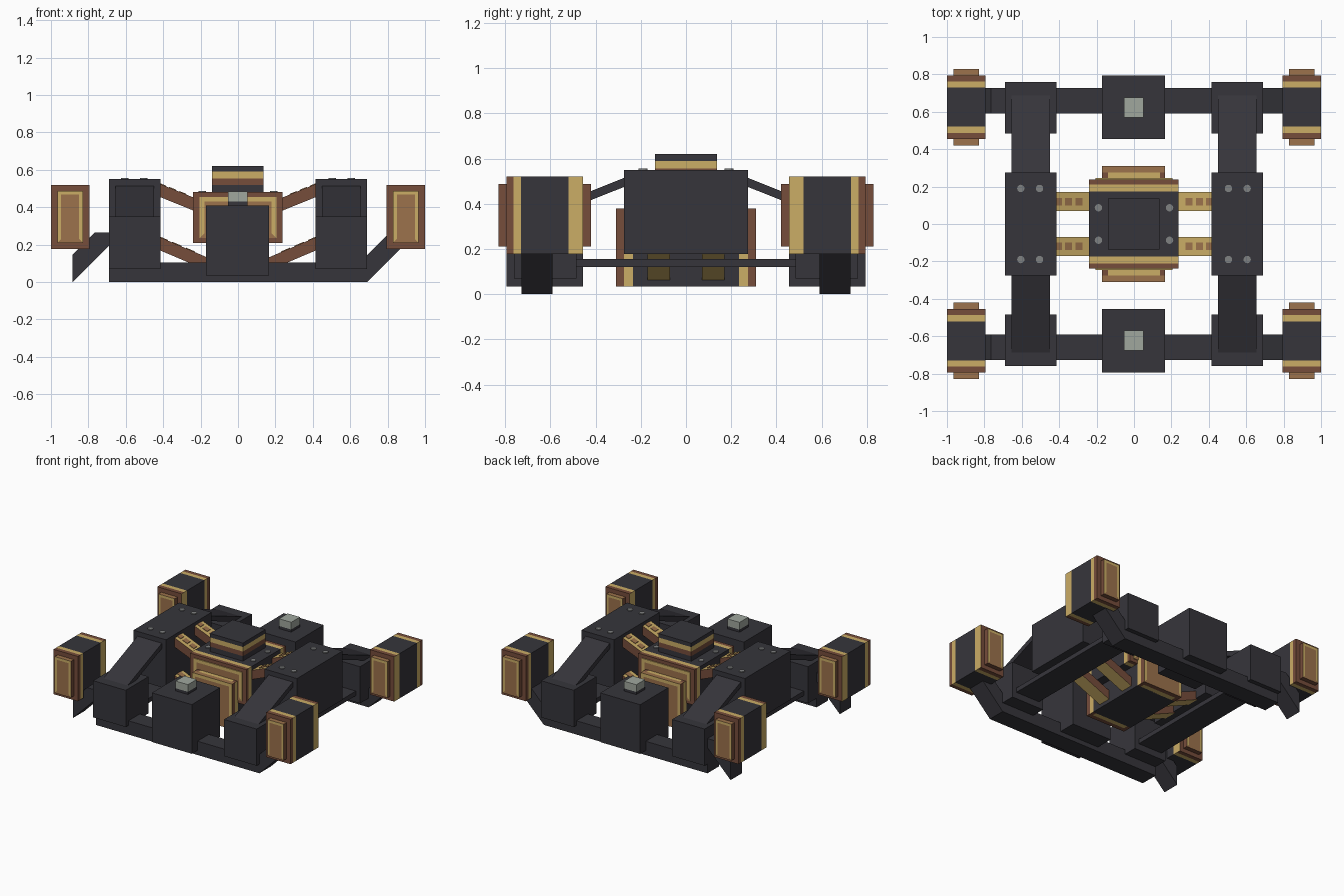
import bpy, bmesh
from mathutils import Vector

if "Cube" in bpy.data.objects:
    bpy.data.objects.remove(bpy.data.objects["Cube"])


def srgb(r, g, b):
    f = lambda c: (c / 255 / 12.92) if c < 10 else ((c / 255 + 0.055) / 1.055) ** 2.4
    return (f(r), f(g), f(b), 1)


MATS = []
for name, col in [("charcoal", (54, 53, 59)), ("gold", (203, 173, 102)),
                  ("dark_brown", (118, 77, 59)), ("light_brown", (156, 114, 76)),
                  ("pale_glass", (160, 167, 158)), ("bolt_grey", (128, 130, 130))]:
    m = bpy.data.materials.new(name)
    m.diffuse_color = srgb(*col)
    m.use_nodes = True
    m.node_tree.nodes["Principled BSDF"].inputs["Base Color"].default_value = m.diffuse_color
    MATS.append(m)
DARK, GOLD, BROWN, TAN, GLASS, BOLT = range(6)


def finish(name, bm):
    bmesh.ops.recalc_face_normals(bm, faces=bm.faces[:])
    me = bpy.data.meshes.new(name)
    bm.to_mesh(me)
    bm.free()
    for m in MATS:
        me.materials.append(m)
    ob = bpy.data.objects.new(name, me)
    bpy.context.collection.objects.link(ob)
    return ob


def box(name, x, y, z, mat=DARK, cuts=(), axis=1, rule=None, inset=None):
    """Box from ranges; optional cuts along an axis, colour rule, and framed end facing +-y."""
    bm = bmesh.new()
    bmesh.ops.create_cube(bm, size=1)
    for v in bm.verts:
        v.co = Vector([r[0] + (c + 0.5) * (r[1] - r[0]) for r, c in zip((x, y, z), v.co)])
    no = Vector([float(i == axis) for i in range(3)])
    for c in cuts:
        bmesh.ops.bisect_plane(bm, geom=bm.verts[:] + bm.edges[:] + bm.faces[:],
                               plane_co=no * c, plane_no=no)
    bm.normal_update()
    for f in bm.faces:
        f.material_index = rule(f.calc_center_median(), f.normal) if rule else mat
    if inset:
        side, width = inset
        face = [f for f in bm.faces if f.normal.y * side > 0.9][0]
        face.material_index = TAN
        ring = bmesh.ops.inset_region(bm, faces=[face], thickness=width)["faces"]
        zc = (z[0] + z[1]) / 2
        lowest = min(ring, key=lambda f: f.calc_center_median().z - zc)
        for f in ring:
            f.material_index = TAN if f == lowest else GOLD
    return finish(name, bm)


def prism(name, pts, axis, lo, hi, mat=DARK, rule=None):
    """Extrude a 2D profile (other axis, z) along x (axis 0) or y (axis 1)."""
    bm = bmesh.new()
    place = lambda p, t: (t, p[0], p[1]) if axis == 0 else (p[0], t, p[1])
    a = [bm.verts.new(place(p, lo)) for p in pts]
    b = [bm.verts.new(place(p, hi)) for p in pts]
    n = len(pts)
    bm.faces.new(a)
    bm.faces.new(b[::-1])
    for i in range(n):
        bm.faces.new((a[i], b[i], b[(i + 1) % n], a[(i + 1) % n]))
    bmesh.ops.recalc_face_normals(bm, faces=bm.faces[:])
    for f in bm.faces:
        f.material_index = rule(f.normal) if rule else mat
    return finish(name, bm)


def span(a, b, s):
    return (a, b) if s > 0 else (-b, -a)


def bolt(x, y, z):
    bm = bmesh.new()
    bmesh.ops.create_cone(bm, cap_ends=True, segments=12, radius1=0.02, radius2=0.02, depth=0.012)
    for v in bm.verts:
        v.co += Vector((x, y, z))
    for f in bm.faces:
        f.material_index = BOLT
    finish("bolt", bm)


def cap_rule(c, n):
    return TAN if n.z > 0.5 else BROWN


def strut_rule(n):
    return BROWN if abs(n.y) > 0.5 else GOLD


for sy in (1, -1):
    # cross beam with slanted ends (both ends lean the same way)
    yb = span(0.59, 0.727, sy)
    box("cross_beam", (-0.69, 0.69), yb, (0, 0.105))
    for x0 in (-0.885, 0.69):
        prism("slanted_end", [(x0, 0), (x0, 0.145), (x0 + 0.12, 0.265), (x0 + 0.265, 0.265)],
              1, *yb)
    # middle block carrying the glass lamp
    box("middle_block", (-0.17, 0.167), span(0.455, 0.795, sy), (0.035, 0.41))
    yl = span(0.57, 0.675, sy)
    box("lamp_base", (-0.053, 0.05), yl, (0.40, 0.43))
    box("lamp_glass", (-0.053, 0.05), yl, (0.43, 0.485), GLASS)

    for sx in (1, -1):
        xo = span(0.415, 0.69, sx)
        xi = span(0.45, 0.655, sx)
        # corner block and sloped slab leading up to the side housing
        box("corner_block", xo, span(0.485, 0.76, sy), (0.07, 0.35))
        prism("sloped_slab", [(sy * 0.26, 0.52), (sy * 0.70, 0.345),
                              (sy * 0.70, 0.305), (sy * 0.26, 0.48)], 0, *xi)

        # banded corner pod
        def pod_rule(c, n, sy=sy):
            d = c.y * sy - 0.625
            if abs(n.y) > 0.5:
                return BROWN
            if abs(d) < 0.105:
                return DARK
            if abs(d) < 0.138 or (d < 0 and abs(n.x) > 0.5):
                return GOLD
            return BROWN
        px = span(0.795, 1.0, sx)
        box("corner_pod", px, span(0.455, 0.795, sy), (0.178, 0.52),
            cuts=[sy * (0.625 + d) for d in (-0.138, -0.105, 0.105, 0.138)], rule=pod_rule)
        cx = span(0.829, 0.966, sx)
        box("pod_outer_cap", cx, span(0.795, 0.83, sy), (0.21, 0.487),
            rule=cap_rule, inset=(sy, 0.028))
        box("pod_inner_cap", cx, span(0.42, 0.455, sy), (0.21, 0.487),
            rule=cap_rule, inset=(-sy, 0.028))

        # diagonal struts from the core out to the side housing
        ys = span(0.07, 0.17, sy)
        ym = span(0.1, 0.14, sy)
        for label, xa, za, zb in (("upper", 0.22, 0.445, 0.53), ("lower", 0.16, 0.13, 0.245)):
            top = [(sx * xa, za), (sx * 0.43, zb)]
            prism(label + "_strut", top + [(sx * 0.43, zb - 0.07), (sx * xa, za - 0.07)],
                  1, *ys, rule=strut_rule)
            # worn brown patches on the strut
            for t in (0.35, 0.62, 0.88):
                q = [(top[0][0] + (top[1][0] - top[0][0]) * k, za + (zb - za) * k)
                     for k in (t - 0.09, t + 0.09)]
                prism("strut_patch", [(q[0][0], q[0][1] + 0.004), (q[1][0], q[1][1] + 0.004),
                                      (q[1][0], q[1][1] - 0.002), (q[0][0], q[0][1] - 0.002)],
                      1, *ym, mat=TAN)

        # bolts on the housings and core
        for bx in (0.505, 0.605):
            bolt(sx * bx, sy * 0.19, 0.55)
        bolt(sx * 0.19, sy * 0.087, 0.482)

    # end plates of the core
    box("core_plate_gold", (-0.17, 0.167), span(0.235, 0.275, sy), (0.035, 0.38),
        cuts=(-0.14, 0.14), axis=0,
        rule=lambda c, n: GOLD if abs(c.x) < 0.14 or abs(n.x) > 0.5 else BROWN)
    box("core_plate_face", (-0.17, 0.167), span(0.275, 0.31, sy), (0.035, 0.38),
        rule=cap_rule, inset=(sy, 0.035))
    # framed panel on the core's end
    box("core_panel", (-0.205, 0.205), span(0.235, 0.245, sy), (0.235, 0.455), GOLD,
        inset=(sy, 0.035))

# side housings and the thin lower rails
for sx in (1, -1):
    box("side_housing", span(0.415, 0.69, sx), (-0.275, 0.275), (0.178, 0.55))
    box("lower_rail", span(0.45, 0.655, sx), (-0.49, 0.49), (0.12, 0.155))


# central core
def core_rule(c, n):
    if abs(n.y) > 0.5:
        return BROWN
    if abs(c.y) < 0.175:
        return DARK
    return GOLD if abs(c.y) < 0.21 else BROWN


box("core_body", (-0.24, 0.237), (-0.238, 0.238), (0.21, 0.482),
    cuts=(-0.21, -0.175, 0.175, 0.21), rule=core_rule)
box("core_base", (-0.17, 0.167), (-0.24, 0.24), (0.035, 0.215))


# banded top cap
def top_rule(c, n):
    if abs(n.z) > 0.5 or c.z > 0.59 or c.z < 0.52:
        return DARK
    return GOLD if c.z > 0.555 else BROWN


box("top_cap", (-0.14, 0.137), (-0.137, 0.137), (0.48, 0.62),
    cuts=(0.52, 0.555, 0.59), axis=2, rule=top_rule)
